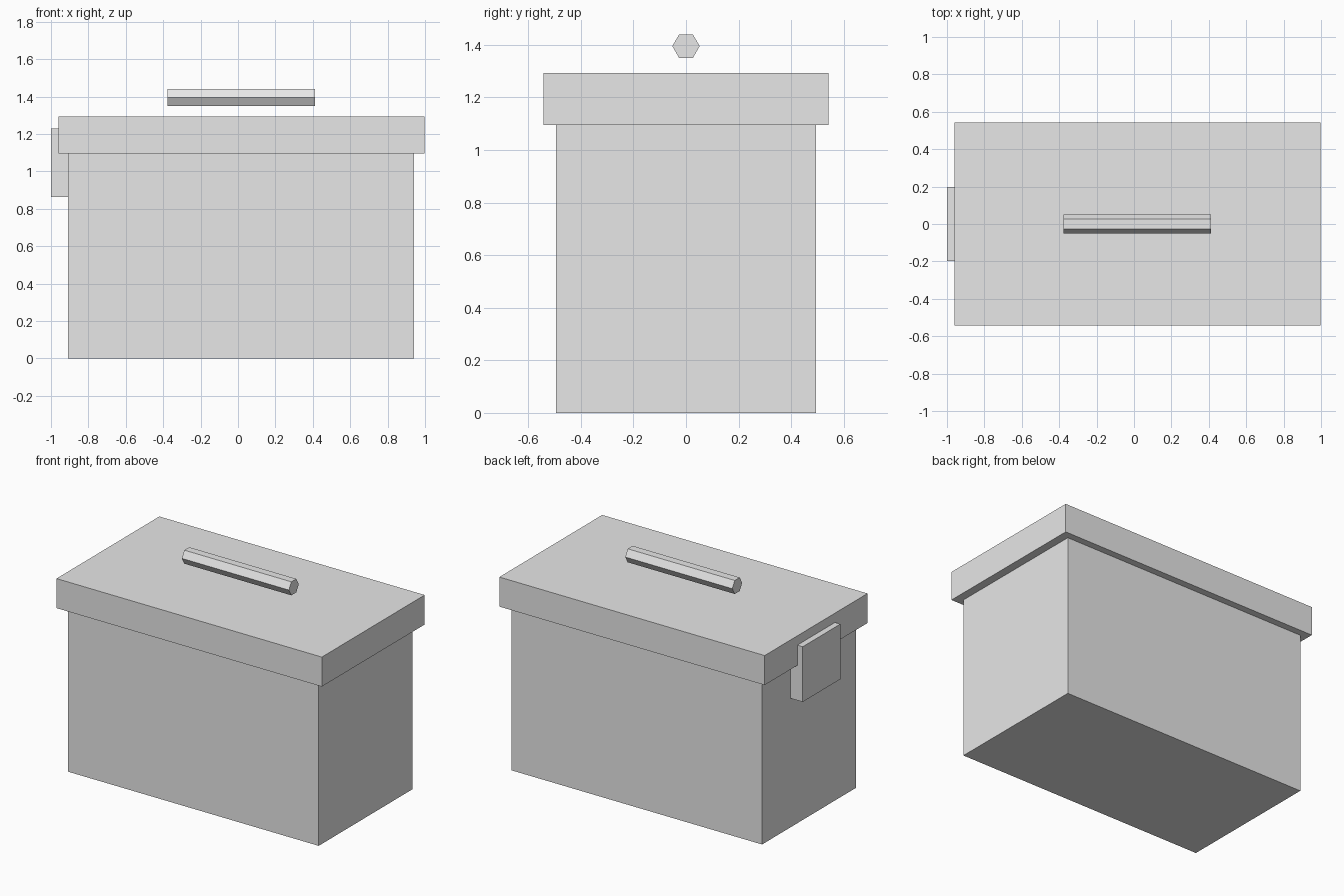
import bpy
from math import radians

default = bpy.data.objects.get("Cube")
if default:
    bpy.data.objects.remove(default, do_unlink=True)

# Single flat grey
grey = bpy.data.materials.new("light_grey")
grey.use_nodes = True
colour = (0.8, 0.8, 0.8, 1)
grey.diffuse_color = colour
grey.node_tree.nodes["Principled BSDF"].inputs["Base Color"].default_value = colour


def finish(name):
    obj = bpy.context.object
    obj.name = name
    obj.data.materials.clear()
    obj.data.materials.append(grey)
    bpy.ops.object.transform_apply(location=False, rotation=True, scale=True)
    return obj


def box(name, x, y, z):
    """Box spanning the given (min, max) ranges."""
    spans = (x, y, z)
    bpy.ops.mesh.primitive_cube_add(size=1, location=[(a + b) / 2 for a, b in spans])
    bpy.context.object.scale = [b - a for a, b in spans]
    return finish(name)


# Chest body, overhanging lid and side latch
box("body", (-0.908, 0.942), (-0.495, 0.495), (0, 1.095))
box("lid", (-0.96, 0.998), (-0.542, 0.542), (1.095, 1.292))
box("latch", (-1.0, -0.905), (-0.198, 0.198), (0.862, 1.23))

# Six-sided handle bar lying along x, with corners towards front and back
bpy.ops.mesh.primitive_cylinder_add(vertices=6, radius=0.052, depth=0.79,
                                    location=(0.017, 0, 1.395),
                                    rotation=(0, radians(90), 0))
finish("handle")
